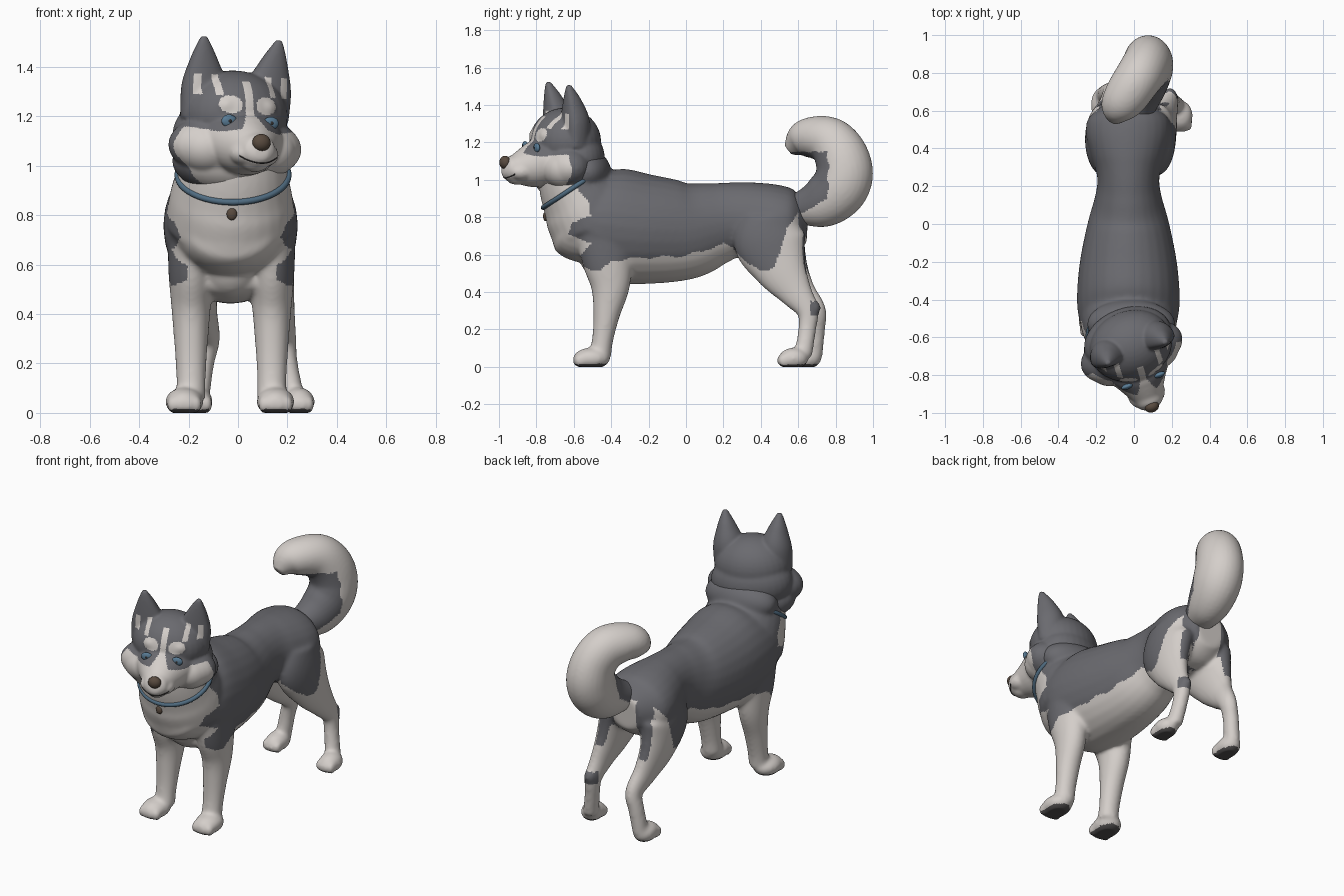
import bpy, bmesh
from math import sin, cos, pi, radians
from mathutils import Vector, Matrix
from mathutils.bvhtree import BVHTree

if "Cube" in bpy.data.objects:
    bpy.data.objects.remove(bpy.data.objects["Cube"])


def material(name, rgb):
    m = bpy.data.materials.new(name)
    m.use_nodes = True
    m.diffuse_color = (*rgb, 1)
    m.node_tree.nodes["Principled BSDF"].inputs["Base Color"].default_value = (*rgb, 1)
    return m


GREY = material("grey fur", (0.145, 0.145, 0.16))
CREAM = material("cream fur", (0.66, 0.62, 0.59))
PAD = material("dark paw pad", (0.08, 0.075, 0.075))
BROWN = material("brown nose", (0.1, 0.07, 0.05))
BLUE = material("blue collar", (0.08, 0.15, 0.22))
IRIS = material("blue eye", (0.1, 0.2, 0.3))
BLACK = material("dark line", (0.03, 0.028, 0.028))
COAT = [GREY, CREAM, PAD]


def interp(table, v):
    """Piecewise linear lookup."""
    for (a, fa), (b, fb) in zip(table, table[1:]):
        if v <= b:
            return fa + (fb - fa) * max(0, (v - a) / (b - a))
    return table[-1][1]


def loft(bm, secs, n=28, front=1.0):
    """Smooth tube through sections (x, y, z, half width, half depth)."""
    rows = []
    for i in range(len(secs) - 1):
        quad = [secs[max(i - 1, 0)], secs[i], secs[i + 1], secs[min(i + 2, len(secs) - 1)]]
        for k in range(6):
            t = k / 6
            rows.append([0.5 * (2 * b + (c - a) * t + (2 * a - 5 * b + 4 * c - d) * t * t
                                + (3 * b - a - 3 * c + d) * t ** 3) for a, b, c, d in zip(*quad)])
    rows.append(secs[-1])
    rings = []
    for j, r in enumerate(rows):
        ahead, behind = rows[min(j + 1, len(rows) - 1)], rows[max(j - 1, 0)]
        tan = (Vector(ahead[:3]) - Vector(behind[:3])).normalized()
        u = Vector((1, 0, 0))
        u = (u - tan * u.dot(tan)).normalized()
        v = tan.cross(u)
        ring = []
        for k in range(n):
            a = 2 * pi * k / n
            s = sin(a) * (front if sin(a) < 0 else 1)
            ring.append(bm.verts.new(Vector(r[:3]) + u * r[3] * cos(a) + v * r[4] * s))
        rings.append(ring)
    for p, q in zip(rings, rings[1:]):
        for k in range(n):
            m = (k + 1) % n
            bm.faces.new((p[k], p[m], q[m], q[k]))
    bm.faces.new(rings[0][::-1])
    bm.faces.new(rings[-1])


def ball(bm, loc, scale):
    bmesh.ops.create_uvsphere(bm, u_segments=32, v_segments=20, radius=1,
                              matrix=Matrix.LocRotScale(Vector(loc), None, Vector(scale)))


def add_object(name, data, mats):
    ob = bpy.data.objects.new(name, data)
    bpy.context.collection.objects.link(ob)
    for m in mats:
        data.materials.append(m)
    return ob


def skin(name, bm, voxel, smooth, rule):
    """Fuse overlapping volumes into one smooth skin, then colour it by a rule."""
    bmesh.ops.recalc_face_normals(bm, faces=bm.faces)
    raw = bpy.data.meshes.new(name + "_raw")
    bm.to_mesh(raw)
    bm.free()
    ob = add_object(name, raw, [])
    mod = ob.modifiers.new("fuse", "REMESH")
    mod.mode, mod.voxel_size = "VOXEL", voxel
    mod = ob.modifiers.new("soften", "SMOOTH")
    mod.factor, mod.iterations = 0.5, smooth
    dg = bpy.context.evaluated_depsgraph_get()
    mesh = bpy.data.meshes.new_from_object(ob.evaluated_get(dg))
    ob.modifiers.clear()
    ob.data = mesh
    bpy.data.meshes.remove(raw)
    mesh.materials.clear()
    for m in COAT:
        mesh.materials.append(m)
    for f in mesh.polygons:
        f.use_smooth = True
        f.material_index = rule(f.center, f.normal)
    return ob


def blob(name, loc, scale, mat, parent_matrix=Matrix()):
    bm = bmesh.new()
    ball(bm, loc, scale)
    mesh = bpy.data.meshes.new(name)
    bm.to_mesh(mesh)
    bm.free()
    for f in mesh.polygons:
        f.use_smooth = True
    add_object(name, mesh, [mat]).matrix_world = parent_matrix


def cord(name, pts, radius, mat, cyclic=False):
    cu = bpy.data.curves.new(name, "CURVE")
    cu.dimensions, cu.bevel_depth, cu.bevel_resolution = "3D", radius, 3
    sp = cu.splines.new("POLY")
    sp.points.add(len(pts) - 1)
    for p, co in zip(sp.points, pts):
        p.co = (*co, 1)
    sp.use_cyclic_u = cyclic
    return add_object(name, cu, [mat])


def paw(bm, x, y, w, l):
    ball(bm, (x, y, 0.045), (w, l, 0.058))
    for k in (-1.5, -0.5, 0.5, 1.5):
        ball(bm, (x + k * w * 0.42, y - l * (0.72 - 0.08 * abs(k)), 0.034), (0.022, 0.036, 0.036))


# Torso, neck and legs
bm = bmesh.new()
torso = [(-0.695, 0.80, 0.09, 0.08), (-0.655, 0.785, 0.17, 0.15), (-0.59, 0.765, 0.225, 0.2),
         (-0.5, 0.775, 0.262, 0.265), (-0.38, 0.755, 0.272, 0.308), (-0.2, 0.735, 0.257, 0.293),
         (0, 0.73, 0.217, 0.264), (0.15, 0.765, 0.175, 0.224), (0.25, 0.785, 0.165, 0.202),
         (0.35, 0.78, 0.195, 0.207), (0.48, 0.775, 0.225, 0.199), (0.57, 0.765, 0.205, 0.175),
         (0.65, 0.76, 0.1, 0.1)]
loft(bm, [(-0.03, *s) for s in torso])
loft(bm, [(-0.03, -0.48, 0.76, 0.262, 0.25), (-0.027, -0.535, 0.87, 0.25, 0.238),
          (-0.02, -0.59, 0.97, 0.225, 0.2), (-0.01, -0.63, 1.1, 0.2, 0.17)])
ball(bm, (-0.015, -0.53, 1.04), (0.235, 0.13, 0.125))
ball(bm, (-0.03, -0.44, 0.6), (0.13, 0.13, 0.14))
for x in (-0.19, 0.137):
    leg = [(-0.43, 0.78, 0.095, 0.17), (-0.42, 0.58, 0.092, 0.14), (-0.405, 0.43, 0.08, 0.105),
           (-0.425, 0.28, 0.068, 0.072), (-0.445, 0.15, 0.06, 0.057), (-0.46, 0.06, 0.06, 0.06)]
    loft(bm, [(x, *s) for s in leg])
    paw(bm, x - 0.027 if x < 0 else x + 0.015, -0.505, 0.078, 0.099)
loft(bm, [(0.11, 0.45, 0.8, 0.09, 0.15), (0.12, 0.45, 0.67, 0.1, 0.195), (0.15, 0.51, 0.52, 0.078, 0.142),
          (0.175, 0.585, 0.4, 0.055, 0.092), (0.19, 0.65, 0.3, 0.046, 0.06),
          (0.2, 0.648, 0.2, 0.042, 0.048), (0.225, 0.625, 0.06, 0.045, 0.05)])
ball(bm, (0.19, 0.685, 0.315), (0.036, 0.036, 0.042))
paw(bm, 0.247, 0.575, 0.064, 0.08)
loft(bm, [(-0.15, 0.45, 0.8, 0.09, 0.15), (-0.16, 0.45, 0.67, 0.1, 0.195), (-0.16, 0.52, 0.52, 0.078, 0.142),
          (-0.14, 0.605, 0.4, 0.057, 0.092), (-0.12, 0.69, 0.3, 0.047, 0.06),
          (-0.14, 0.695, 0.2, 0.044, 0.049), (-0.16, 0.68, 0.06, 0.045, 0.05)])
paw(bm, -0.165, 0.635, 0.064, 0.09)

SADDLE = [(-0.56, 0.54), (-0.46, 0.51), (-0.4, 0.56), (-0.3, 0.58), (0, 0.595), (0.2, 0.655), (0.25, 0.64),
          (0.33, 0.55), (0.4, 0.515), (0.47, 0.53), (0.5, 0.6), (0.54, 0.74), (0.6, 0.83), (0.75, 0.9)]
CHEST = [(0.5, -0.57), (0.6, -0.56), (0.66, -0.51), (0.71, -0.63), (0.77, -0.61), (0.81, -0.51),
         (0.88, -0.52), (0.95, -0.58), (1.1, -0.7)]


def body_rule(c, n):
    if c.z < 0.03 and n.z < -0.6:
        return 2
    side = abs(c.x + 0.025)
    inward = n.x * (c.x + 0.03) < 0 and c.z < 0.72
    saddle = c.z > interp(SADDLE, c.y) + 0.006 * sin(40 * c.y) and c.y > interp(CHEST, c.z)
    breast = c.y < -0.4 and side < 0.18 and c.z < 0.85
    hock = c.x > 0.1 and c.y > 0.665 and 0.275 < c.z < 0.35
    stripe = n.y > 0.8 and c.y > 0.5 and 0.5 < c.z < 0.85 and side > 0.08
    return 0 if (saddle and not inward and not breast) or hock or stripe else 1


body = skin("body_and_legs", bm, 0.01, 16, body_rule)
for v in body.data.vertices:
    v.co.z = max(v.co.z, 0)

# Curled tail
bm = bmesh.new()
loft(bm, [(0.0, 0.53, 0.85, 0.07, 0.07), (0.02, 0.61, 0.85, 0.09, 0.09), (0.05, 0.72, 0.878, 0.118, 0.136),
          (0.07, 0.81, 0.943, 0.132, 0.152), (0.075, 0.847, 1.03, 0.132, 0.153), (0.06, 0.828, 1.13, 0.128, 0.144),
          (0.02, 0.77, 1.205, 0.125, 0.13), (-0.04, 0.68, 1.226, 0.118, 0.112),
          (-0.085, 0.61, 1.205, 0.095, 0.092), (-0.105, 0.55, 1.16, 0.035, 0.035)])
skin("tail", bm, 0.01, 5, lambda c, n: 0 if c.y < 0.76 + 0.006 * sin(60 * c.z) and c.z < 1.15
     and c.z > 0.82 + (c.y - 0.62) * 0.6 and n.y < 0.15 else 1)

# Head, turned and slightly tilted, shaped in its own frame
HEAD = Matrix.Translation((-0.014, -0.66, 1.15)) @ Matrix.Rotation(radians(20), 4, "Z") @ Matrix.Rotation(radians(3), 4, "Y")
bm = bmesh.new()
ball(bm, (0, 0.015, 0.055), (0.222, 0.187, 0.18))
ball(bm, (0, 0.05, -0.03), (0.24, 0.17, 0.17))
ball(bm, (0, -0.015, -0.075), (0.282, 0.155, 0.145))
ball(bm, (0, 0.03, -0.14), (0.243, 0.17, 0.13))
ball(bm, (0, -0.26, -0.14), (0.055, 0.055, 0.036))
loft(bm, [(0, -0.04, -0.055, 0.2, 0.13), (0, -0.12, -0.06, 0.17, 0.128), (0, -0.19, -0.078, 0.127, 0.114),
          (0, -0.265, -0.09, 0.085, 0.081), (0, -0.315, -0.088, 0.064, 0.06), (0, -0.335, -0.085, 0.03, 0.03)])
for s in (-1, 1):
    ball(bm, (s * 0.13, -0.04, -0.085), (0.12, 0.115, 0.105))
    ball(bm, (s * 0.044, -0.245, -0.105), (0.057, 0.07, 0.047))
    ball(bm, (s * 0.075, -0.1, 0.085), (0.065, 0.06, 0.05))
    loft(bm, [(s * 0.13, 0.0, 0.04, 0.1, 0.1), (s * 0.14, -0.005, 0.17, 0.093, 0.1),
              (s * 0.151, -0.018, 0.265, 0.06, 0.07), (s * 0.159, -0.03, 0.335, 0.029, 0.036),
              (s * 0.162, -0.032, 0.368, 0.013, 0.016)], front=0.5)


def head_rule(c, n):
    ax = abs(c.x)
    if c.z > 0.13 and ax > 0.06:
        strip = 0.1 < ax < 0.128 or 0.17 < ax < 0.2
        return 1 if n.y < -0.3 and c.z < 0.215 and strip else 0
    if c.y > -0.048 + 0.006 * sin(50 * c.z):
        return 0
    blaze = ax < 0.016 + max(0, 0.06 - c.z) * 0.6 and c.z < 0.19
    brow = ((ax - 0.076) / 0.046) ** 2 + ((c.z - 0.094) / 0.036) ** 2 < 1
    face = c.z < -0.005 + 0.012 * cos(25 * ax) - 0.15 * max(0, ax - 0.17)
    return 1 if blaze or brow or face else 0


head = skin("head", bm, 0.007, 14, head_rule)
head.matrix_world = HEAD

# Eyes, nose and mouth are set on the face surface
tree = BVHTree.FromPolygons([v.co for v in head.data.vertices], [f.vertices[:] for f in head.data.polygons])


def on_face(x, z):
    return tree.ray_cast(Vector((x, -1, z)), Vector((0, 1, 0)))[0]


for side, s in (("left", 1), ("right", -1)):
    p = on_face(s * 0.09, 0.026)
    blob(side + "_eye", p, (0.033, 0.014, 0.026), IRIS, HEAD)
    blob(side + "_pupil", p + Vector((0, -0.01, 0)), (0.009, 0.006, 0.009), BLACK, HEAD)
blob("nose", (0, -0.326, -0.057), (0.038, 0.03, 0.035), BROWN, HEAD)
smile = [on_face(x / 100, -0.14 + 4 * (x / 100) ** 2) for x in range(-8, 9)]
cord("mouth_line", smile, 0.003, BLACK).matrix_world = HEAD

# Collar with a small tag
ring = []
for k in range(48):
    a = 2 * pi * k / 48
    d = 0.2 * sin(a)
    ring.append((-0.02 + 0.224 * cos(a), -0.597 + 0.83 * d, 0.962 + 0.55 * d))
cord("collar", ring, 0.013, BLUE, True)
blob("collar_tag", (-0.025, -0.75, 0.805), (0.021, 0.014, 0.026), BROWN)
